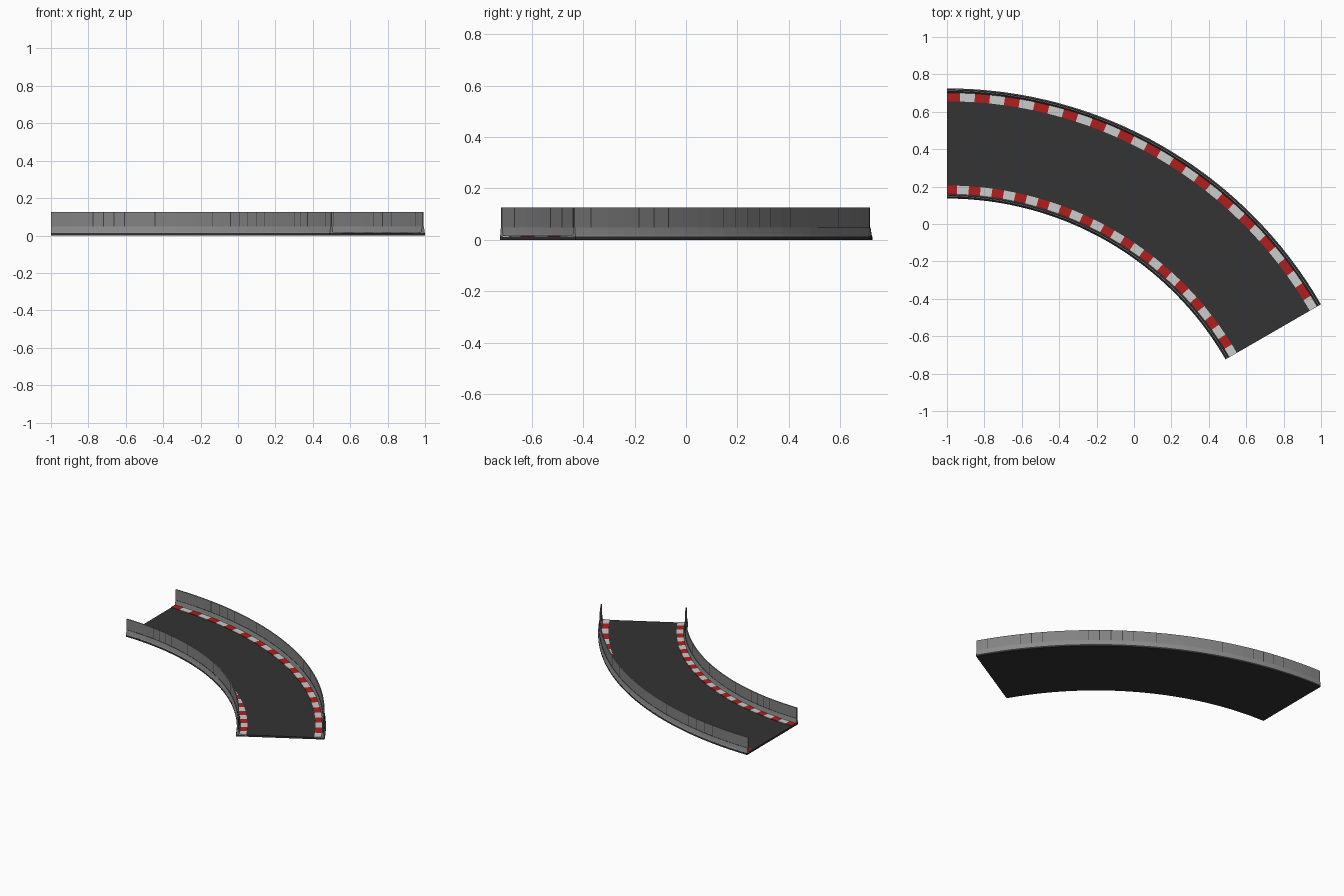
import bpy
import math

if "Cube" in bpy.data.objects:
    bpy.data.objects.remove(bpy.data.objects["Cube"], do_unlink=True)

CENTRE_X, CENTRE_Y = -1.0, -1.584
SWEEP = 60.0
STEPS = 32


def material(name, grey_or_rgb):
    """Flat material from sRGB values, stored as linear."""
    col = [((c + 0.055) / 1.055) ** 2.4 for c in grey_or_rgb] + [1.0]
    m = bpy.data.materials.new(name)
    m.use_nodes = True
    m.diffuse_color = col
    bsdf = m.node_tree.nodes["Principled BSDF"]
    bsdf.inputs["Base Color"].default_value = col
    return m


asphalt = material("asphalt", (0.2, 0.2, 0.2))
red = material("kerb red", (0.69, 0.12, 0.12))
white = material("kerb white", (0.8, 0.8, 0.8))
concrete = material("barrier grey", (0.55, 0.55, 0.55))
panel = material("panel grey", (0.51, 0.51, 0.51))
seam = material("seam dark grey", (0.25, 0.25, 0.25))


def sweep(name, profile, angles, mats, rule=lambda step, side: 0):
    """Sweep a closed (radius, z) profile round the bend through the angles."""
    n = len(profile)
    verts, faces, slots = [], [], []
    for a in angles:
        s, c = math.sin(math.radians(a)), math.cos(math.radians(a))
        verts += [(CENTRE_X + r * s, CENTRE_Y + r * c, z) for r, z in profile]
    for i in range(len(angles) - 1):
        for j in range(n):
            k = (j + 1) % n
            faces.append((i * n + j, i * n + k, (i + 1) * n + k, (i + 1) * n + j))
            slots.append(rule(i, j))
    # end caps
    last = (len(angles) - 1) * n
    faces += [tuple(reversed(range(n))), tuple(range(last, last + n))]
    slots += [rule(0, 0), rule(len(angles) - 2, 0)]
    mesh = bpy.data.meshes.new(name)
    mesh.from_pydata(verts, [], faces)
    for m in mats:
        mesh.materials.append(m)
    for poly, slot in zip(mesh.polygons, slots):
        poly.material_index = slot
    obj = bpy.data.objects.new(name, mesh)
    bpy.context.scene.collection.objects.link(obj)
    return obj


def band(r0, r1, z0, z1):
    # counter-clockwise so that side faces point outwards
    return [(r0, z0), (r1, z0), (r1, z1), (r0, z1)]


even = [SWEEP * i / STEPS for i in range(STEPS + 1)]

# Road slab
sweep("road", band(1.72, 2.309, 0, 0.013), even, [asphalt])

# Striped kerbs, red first
stripes = [0] + [2.02 * k - 0.27 for k in range(1, 30)] + [SWEEP]
for name, r0, r1 in (("inner_kerb", 1.74, 1.79), ("outer_kerb", 2.24, 2.29)):
    sweep(name, band(r0, r1, 0.01, 0.0165), stripes, [red, white],
          lambda step, side: step % 2)

# Panel angles, with a dark sliver at some of the joints
joints = {4, 5, 6, 7, 10, 16, 18, 19, 20, 21, 22, 26, 27, 28, 31}

for name, r in (("inner", 1.7325), ("outer", 2.2965)):
    # Flared footing with a dark top ledge
    foot = [(r - 0.0125, 0.012), (r + 0.0125, 0.012), (r + 0.01, 0.02),
            (r + 0.006, 0.048), (r - 0.006, 0.048), (r - 0.01, 0.02)]
    sweep(name + "_barrier_foot", foot, even, [concrete, seam],
          lambda step, side: 1 if side == 3 else 0)

    # Thin upright panels
    half = math.degrees(0.0025 / r)
    angles, dark = [], set()
    for i, a in enumerate(even):
        if i in joints:
            dark.add(len(angles))
            angles += [a - half, a + half]
        else:
            angles.append(a)
    sweep(name + "_barrier_panels", band(r - 0.0035, r + 0.0035, 0.047, 0.125),
          angles, [panel, seam],
          lambda step, side: 1 if step in dark and side != 2 else 0)
